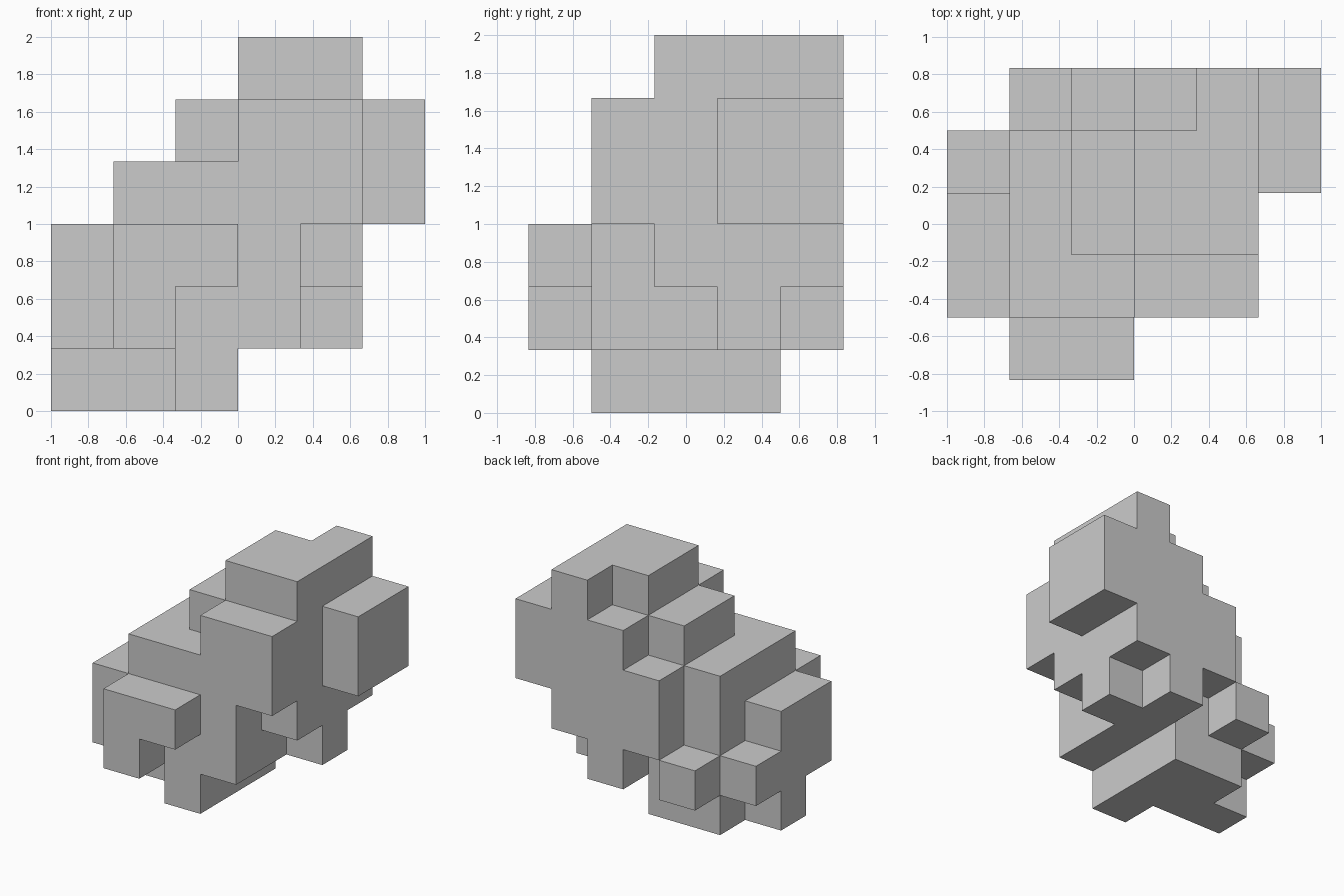
import bpy, bmesh, math
from mathutils import Vector

if "Cube" in bpy.data.objects:
    bpy.data.objects.remove(bpy.data.objects["Cube"])

U = 1 / 3                      # edge length of one cube
ORIGIN = Vector((-1, -5 * U / 2, 0))

# Plan of the block body, front row first, left to right.
# Each entry is a column's bottom and top level in cubes; -- is empty.
PLAN = [
    "-- 13 23 -- -- --",
    "13 14 04 15 35 --",
    "03 04 05 16 26 --",
    "12 04 05 16 16 35",
    "-- 12 24 15 26 35",
]

filled = {(x, y, z)
          for y, row in enumerate(PLAN)
          for x, col in enumerate(row.split()) if col != "--"
          for z in range(int(col[0]), int(col[1]))}


def add_side(bm, cell, axis, sign):
    """Add one outward-facing square of a cube."""
    normal, a, b = Vector(), Vector(), Vector()
    normal[axis] = sign / 2
    a[(axis + 1) % 3] = 0.5
    b[(axis + 2) % 3] = 0.5 * sign
    mid = Vector(cell) + Vector((0.5, 0.5, 0.5)) + normal
    ring = (mid - a - b, mid + a - b, mid + a + b, mid - a + b)
    bm.faces.new([bm.verts.new(ORIGIN + p * U) for p in ring])


# Outer skin only: a square wherever a cube has no neighbour
bm = bmesh.new()
for cell in sorted(filled):
    for axis in range(3):
        for sign in (-1, 1):
            neighbour = list(cell)
            neighbour[axis] += sign
            if tuple(neighbour) not in filled:
                add_side(bm, cell, axis, sign)

# Weld the squares and merge flush ones into large flat faces
bmesh.ops.remove_doubles(bm, verts=bm.verts, dist=1e-4)
bmesh.ops.dissolve_limit(bm, angle_limit=math.radians(1),
                         verts=bm.verts, edges=bm.edges)

mesh = bpy.data.meshes.new("block_body")
bm.to_mesh(mesh)
bm.free()
bpy.context.collection.objects.link(bpy.data.objects.new("block_body", mesh))
